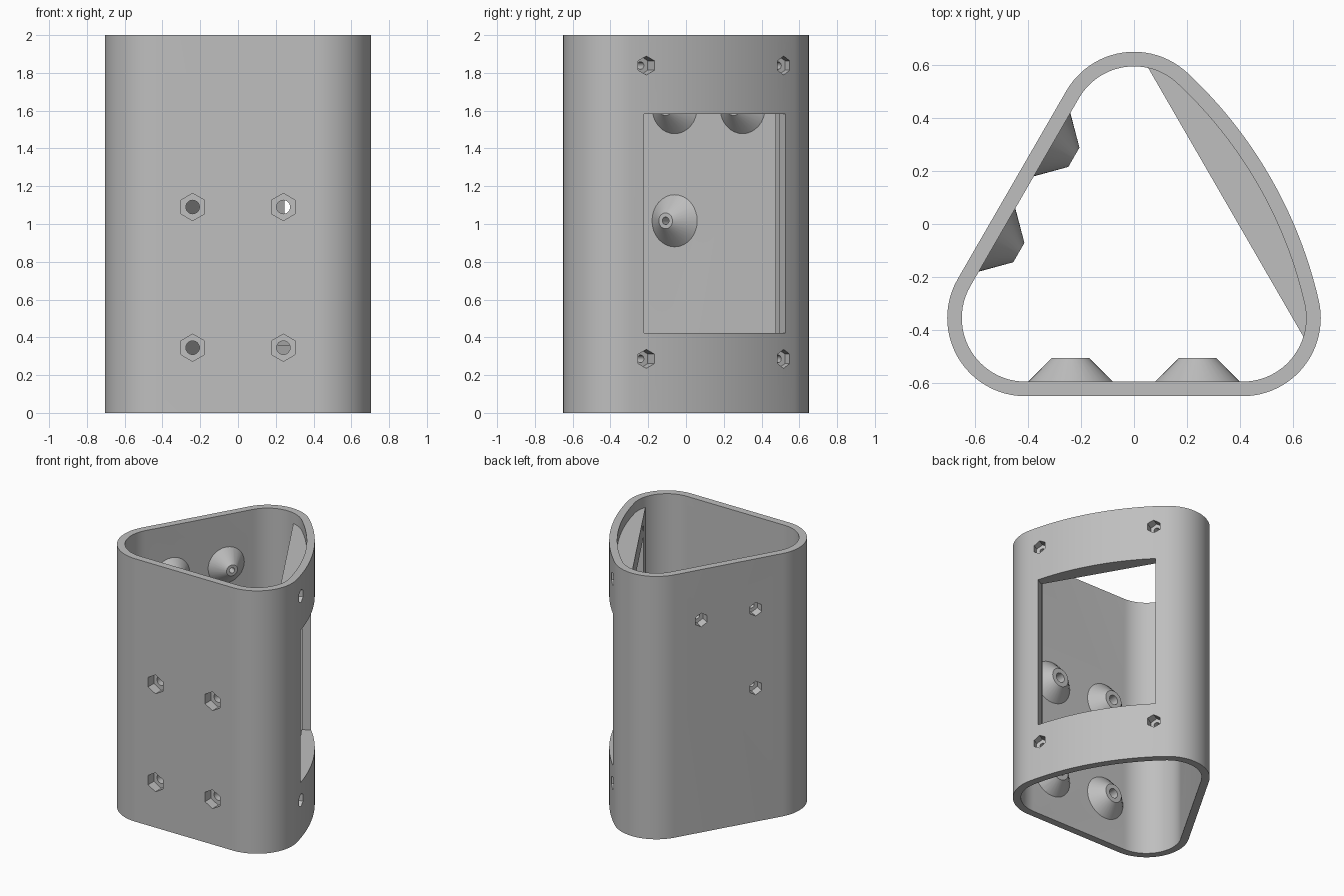
import bpy, bmesh, math
from mathutils import Matrix, Vector

if "Cube" in bpy.data.objects:
    bpy.data.objects.remove(bpy.data.objects["Cube"], do_unlink=True)

HEIGHT, RADIUS, WALL = 2.0, 0.295, 0.055
SIDE, CY = 0.41, 0.355            # corner centres: (+-SIDE, -CY) and (0, CY)
BULGE = 1.335                     # how far the curved wall's centre is set back
PLATE = 0.341                     # flat of the mount, measured along its normal
MID_T, MID_Z = -0.10, 1.0625      # middle of the mount on the curved wall

plastic = bpy.data.materials.new("grey plastic")
plastic.use_nodes = True
grey = (0.52, 0.52, 0.52, 1)
plastic.diffuse_color = grey
plastic.node_tree.nodes["Principled BSDF"].inputs["Base Color"].default_value = grey


def mesh_object(name, bm, matrix=Matrix()):
    bm.transform(matrix)
    bmesh.ops.recalc_face_normals(bm, faces=bm.faces)
    mesh = bpy.data.meshes.new(name)
    bm.to_mesh(mesh)
    bm.free()
    mesh.materials.append(plastic)
    obj = bpy.data.objects.new(name, mesh)
    bpy.context.collection.objects.link(obj)
    return obj


def loft(name, low, high, matrix=Matrix()):
    """Closed solid between two rings of points."""
    bm = bmesh.new()
    a = [bm.verts.new(p) for p in low]
    b = [bm.verts.new(p) for p in high]
    bm.faces.new(a)
    bm.faces.new(b)
    for i in range(len(a)):
        j = (i + 1) % len(a)
        bm.faces.new((a[i], a[j], b[j], b[i]))
    return mesh_object(name, bm, matrix)


def frustum(name, r1, z1, r2, z2, sides, matrix):
    def ring(r, z):
        turns = [math.pi / 2 + math.tau * i / sides for i in range(sides)]
        return [(r * math.cos(a), r * math.sin(a), z) for a in turns]
    return loft(name, ring(r1, z1), ring(r2, z2), matrix)


def box(name, low, high, matrix):
    bm = bmesh.new()
    bmesh.ops.create_cube(bm, size=1)
    low, high = Vector(low), Vector(high)
    for v in bm.verts:
        v.co = (low + high) / 2 + v.co * (high - low)
    return mesh_object(name, bm, matrix)


def combine(target, helper, operation):
    """Apply a boolean and discard the helper."""
    helper.hide_render = True
    mod = target.modifiers.new("combine", "BOOLEAN")
    mod.operation, mod.object, mod.solver = operation, helper, "EXACT"
    bpy.context.view_layer.update()
    graph = bpy.context.evaluated_depsgraph_get()
    mesh = bpy.data.meshes.new_from_object(target.evaluated_get(graph))
    target.modifiers.remove(mod)
    target.data = mesh
    bpy.data.objects.remove(helper, do_unlink=True)


def wall_frame(angle):
    """Local x along the wall, y up, z outward."""
    a = math.radians(angle)
    out = Vector((math.cos(a), math.sin(a), 0))
    up = Vector((0, 0, 1))
    return Matrix((up.cross(out), up, out)).transposed().to_4x4()


def arc(centre, radius, start, end, steps):
    angles = [math.radians(start + (end - start) * i / steps) for i in range(steps + 1)]
    return [(centre[0] + radius * math.cos(a), centre[1] + radius * math.sin(a)) for a in angles]


def profile(inset):
    """Rounded triangle with one bowed side."""
    r = RADIUS - inset
    lean = math.degrees(math.atan2(SIDE, BULGE))
    big = math.hypot(SIDE, BULGE) + r
    axis = wall_frame(30).col[2].to_2d()
    bow_centre = Vector((SIDE / 2, 0)) - axis * BULGE
    pts = arc((SIDE, -CY), r, -90, 30 - lean, 24)
    pts += arc(bow_centre, big, 30 - lean, 30 + lean, 24)[1:-1]
    pts += arc((0, CY), r, 30 + lean, 150, 24)
    pts += arc((-SIDE, -CY), r, 150, 270, 24)
    return pts


def prism(name, points, z1, z2):
    return loft(name, [(x, y, z1) for x, y in points], [(x, y, z2) for x, y in points])


front, side, bowed = wall_frame(-90), wall_frame(150), wall_frame(30)

# Hollow body, with a thick flat-backed mount left behind the bowed wall
body = prism("housing", profile(0), 0, HEIGHT)
cavity = prism("cavity", profile(WALL), -0.1, HEIGHT + 0.1)
mount = box("mount", (-1.2, 0.205, PLATE), (1.2, 1.92, 1.2), bowed)
combine(cavity, mount, "DIFFERENCE")
combine(body, cavity, "DIFFERENCE")

# Recess behind the window, then the window itself
recess = box("recess", (MID_T - 0.45, 0.36, 0.2), (MID_T + 0.45, 1.765, 0.413), bowed)
combine(body, recess, "DIFFERENCE")
window = box("window", (MID_T - 0.432, 0.424, 0.25), (MID_T + 0.432, 1.582, 0.8), bowed)
combine(body, window, "DIFFERENCE")


def fastener(frame, along, height, surface, hex_r, hole_r, depth, reach):
    """Hexagonal pocket from outside with a round hole on to the inside."""
    place = frame @ Matrix.Translation((along, height, surface))
    combine(body, frustum("hex_pocket", hex_r, -depth, hex_r, 0.1, 6, place), "DIFFERENCE")
    combine(body, frustum("bolt_hole", hole_r, -reach, hole_r, 0.05, 24, place), "DIFFERENCE")


def boss(frame, along, height, surface, base_r, tip_r, rise):
    """Conical stand-off on the inner wall, rooted a little way into it."""
    place = frame @ Matrix.Translation((along, height, surface - WALL))
    root = 0.03
    wide = base_r + (base_r - tip_r) * root / rise
    combine(body, frustum("boss", wide, root, tip_r, -rise, 32, place), "UNION")


# Four large stand-offs on the front
FRONT_SURFACE = CY + RADIUS
for x in (-0.24, 0.24):
    for z in (0.345, 1.09):
        boss(front, x, z, FRONT_SURFACE, 0.16, 0.07, 0.09)
        fastener(front, x, z, FRONT_SURFACE, 0.072, 0.036, 0.07, 0.25)

# Three smaller stand-offs on the left-hand wall
SIDE_SURFACE = 0.1775 + RADIUS
tangent = side.col[0].to_3d()
for x, y, z in ((-0.31, 0.30, 1.616), (-0.5175, -0.06, 1.616), (-0.5175, -0.06, 1.017)):
    along = tangent.dot(Vector((x, y, 0)))
    boss(side, along, z, SIDE_SURFACE, 0.138, 0.042, 0.095)
    fastener(side, along, z, SIDE_SURFACE, 0.052, 0.02, 0.07, 0.25)

# Four bolts round the window
for t in (-0.42, 0.42):
    for z in (0.286, 1.839):
        fastener(bowed, MID_T + t, z, 0.48, 0.05, 0.02, 0.06, 0.24)

# Smooth curves, crisp edges
bpy.ops.object.select_all(action="DESELECT")
body.select_set(True)
bpy.context.view_layer.objects.active = body
bpy.ops.object.shade_smooth_by_angle(angle=math.radians(25))
